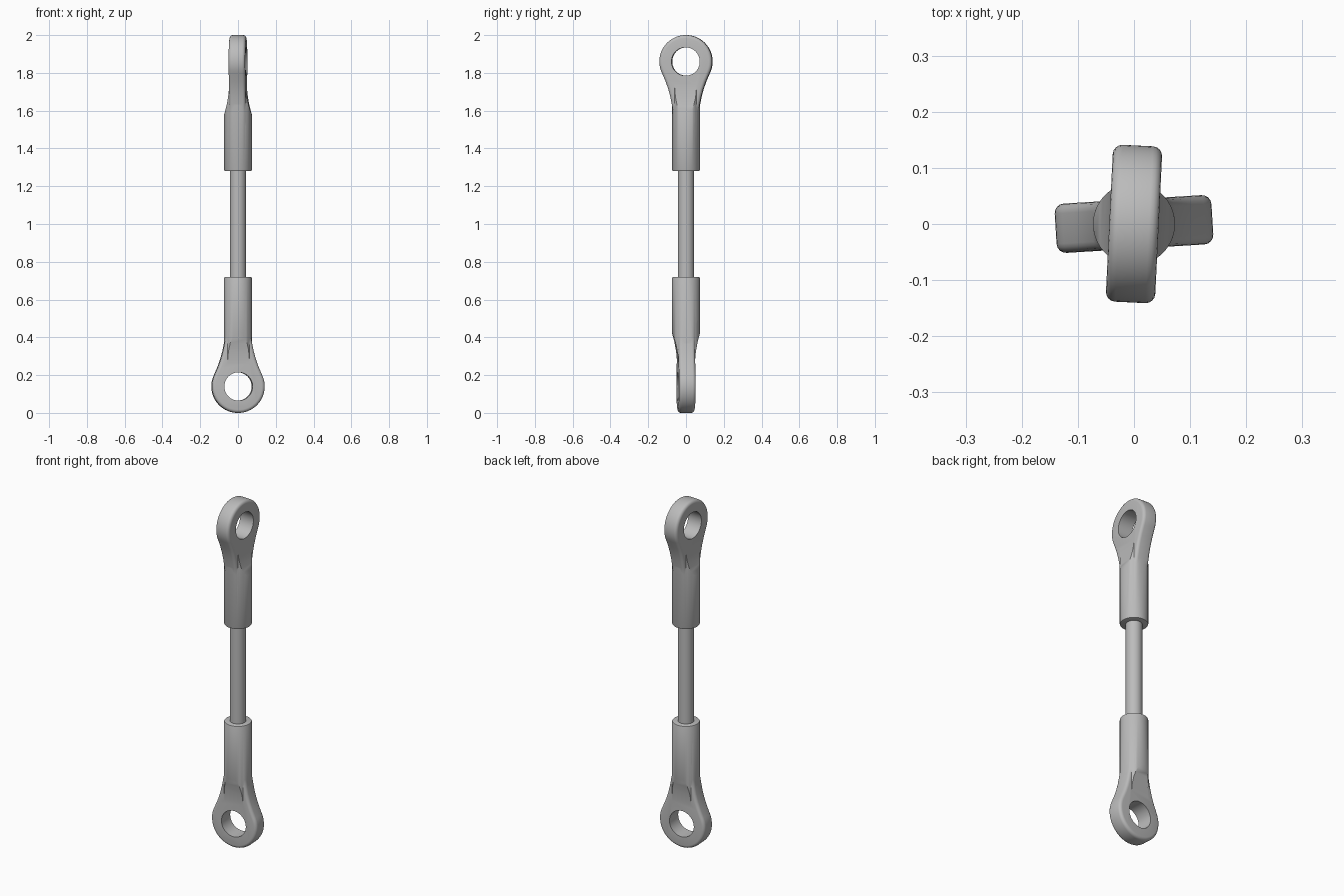
import bpy, bmesh
from math import sin, cos, pi, radians
from mathutils import Matrix

if "Cube" in bpy.data.objects:
    bpy.data.objects.remove(bpy.data.objects["Cube"])

steel = bpy.data.materials.new("grey_steel")
steel.use_nodes = True
grey = (0.5, 0.5, 0.5, 1)
steel.diffuse_color = grey
steel.node_tree.nodes["Principled BSDF"].inputs["Base Color"].default_value = grey

EYE_Z, EYE_R, HOLE_R = 0.14, 0.14, 0.075
HALF_THICK, SLEEVE_R, ROD_R = 0.044, 0.073, 0.043


def finish(bm, name):
    bmesh.ops.recalc_face_normals(bm, faces=bm.faces)
    mesh = bpy.data.meshes.new(name)
    bm.to_mesh(mesh)
    bm.free()
    mesh.materials.append(steel)
    obj = bpy.data.objects.new(name, mesh)
    bpy.context.collection.objects.link(obj)
    return obj


def cylinder(name, radius, z0, z1, chamfer=0, matrix=Matrix()):
    bm = bmesh.new()
    bmesh.ops.create_cone(bm, cap_ends=True, segments=48, radius1=radius,
                          radius2=radius, depth=z1 - z0,
                          matrix=matrix @ Matrix.Translation((0, 0, (z0 + z1) / 2)))
    if chamfer:
        rims = [e for e in bm.edges if any(len(f.verts) > 4 for f in e.link_faces)]
        bmesh.ops.bevel(bm, geom=rims, offset=chamfer, segments=2, profile=0.5, affect='EDGES')
    return finish(bm, name)


def prism(name, outline, half, bevel=0, matrix=Matrix()):
    """Extrude an x-z outline to both sides in y, rounding the rims."""
    bm = bmesh.new()
    face = bm.faces.new([bm.verts.new((x, -half, z)) for x, z in outline])
    out = bmesh.ops.extrude_face_region(bm, geom=[face])
    moved = [v for v in out["geom"] if isinstance(v, bmesh.types.BMVert)]
    bmesh.ops.translate(bm, verts=moved, vec=(0, 2 * half, 0))
    bmesh.ops.recalc_face_normals(bm, faces=bm.faces)
    if bevel:
        rims = [e for e in bm.edges if any(len(f.verts) > 4 for f in e.link_faces)]
        bmesh.ops.bevel(bm, geom=rims, offset=bevel, segments=4, profile=0.5, affect='EDGES')
    bm.transform(matrix)
    return finish(bm, name)


def activate(obj):
    bpy.ops.object.select_all(action='DESELECT')
    obj.select_set(True)
    bpy.context.view_layer.objects.active = obj


def combine(obj, other, operation):
    mod = obj.modifiers.new(operation, 'BOOLEAN')
    mod.operation, mod.object, mod.solver = operation, other, 'EXACT'
    activate(obj)
    bpy.ops.object.modifier_apply(modifier=mod.name)
    bpy.data.objects.remove(other)


def mirrored(half):
    return half + [(-x, z) for x, z in reversed(half)]


def rod_end(name, matrix):
    # Sleeve, pared down to two hollowed flats towards the eye
    end = cylinder(name, SLEEVE_R, 0.25, 0.72, 0.006)
    flats = [(0.0435, 0.2), (0.0435, 0.25), (0.045, 0.28), (0.0475, 0.31), (0.052, 0.34),
             (0.058, 0.37), (0.066, 0.4), (0.073, 0.42), (0.1, 0.48), (0.1, 0.8)]
    combine(end, prism("flats_cutter", mirrored(flats), 0.2, 0,
                       Matrix.Rotation(pi / 2, 4, 'Z')), 'INTERSECT')
    # Eye with a flared neck
    arc = [radians(-90 + 115 * i / 20) for i in range(1, 21)]
    half = [(EYE_R * cos(a), EYE_Z + EYE_R * sin(a)) for a in arc]
    half += [(0.107, 0.245), (0.093, 0.285), (0.082, 0.325), (0.074, 0.365), (0.064, 0.42)]
    combine(end, prism("eye_slab", [(0, EYE_Z - EYE_R)] + mirrored(half),
                       HALF_THICK, 0.017), 'UNION')
    # Pin hole
    through = Matrix.Translation((0, 0, EYE_Z)) @ Matrix.Rotation(pi / 2, 4, 'X')
    combine(end, cylinder("hole_cutter", HOLE_R, -0.2, 0.2, 0, through), 'DIFFERENCE')
    end.data.transform(matrix)
    activate(end)
    bpy.ops.object.shade_smooth_by_angle(angle=radians(30))


# Lower end faces the front, upper end is flipped and turned a quarter
rod_end("lower_rod_end", Matrix.Rotation(radians(3.5), 4, 'Z'))
rod_end("upper_rod_end", Matrix.Translation((0, 0, 2))
        @ Matrix.Rotation(radians(87.2), 4, 'Z') @ Matrix.Rotation(pi, 4, 'X'))

# Connecting rod
rod = cylinder("connecting_rod", ROD_R, 0.68, 1.32)
activate(rod)
bpy.ops.object.shade_smooth_by_angle(angle=radians(30))
